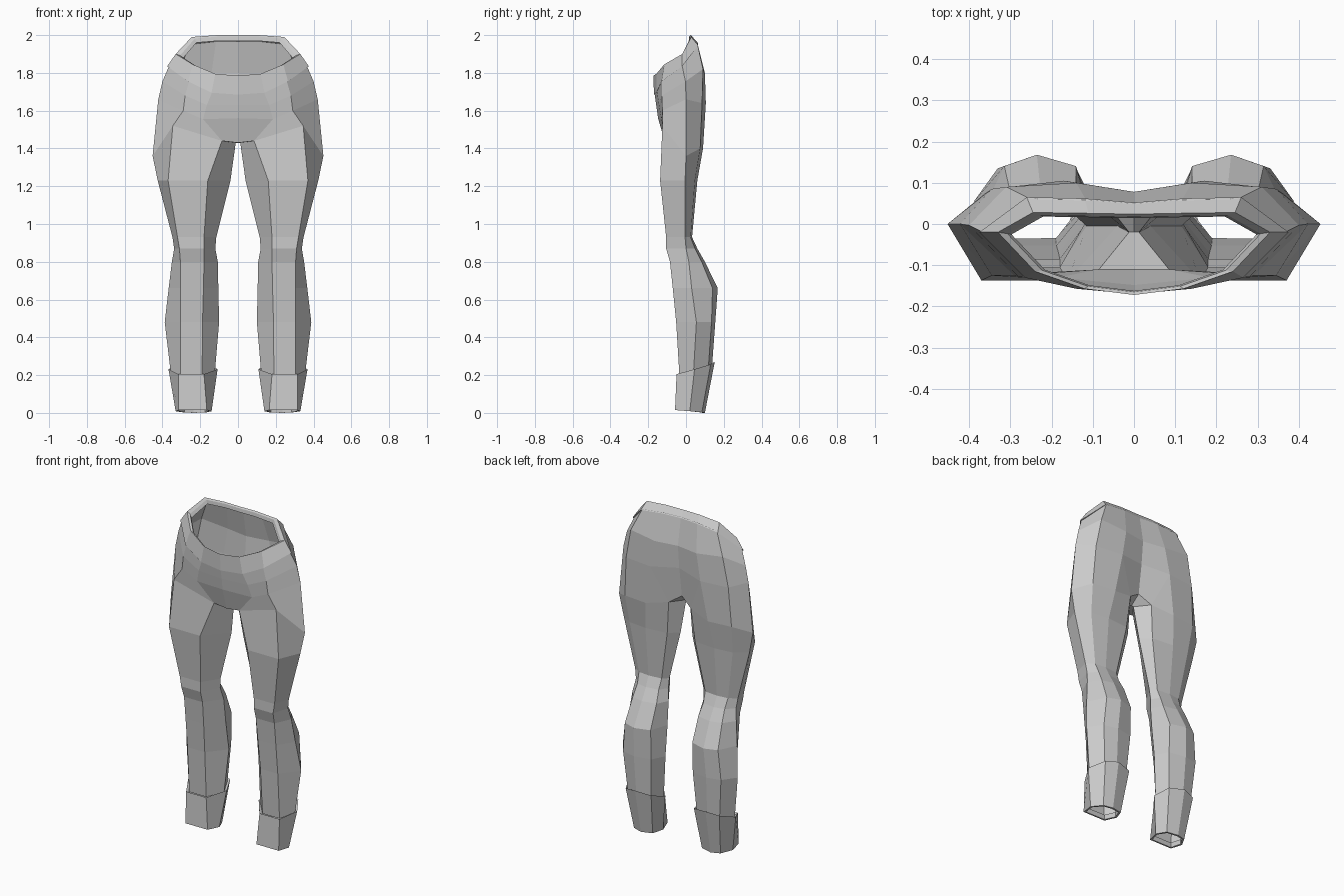
import bpy
import bmesh
from mathutils import Vector

if "Cube" in bpy.data.objects:
    bpy.data.objects.remove(bpy.data.objects["Cube"])

cloth = bpy.data.materials.new("grey cloth")
cloth.diffuse_color = (0.6, 0.6, 0.6, 1)
cloth.use_nodes = True
cloth.node_tree.nodes["Principled BSDF"].inputs["Base Color"].default_value = cloth.diffuse_color


def bridge(bm, upper, lower, closed=False):
    """Join two equal rows of verts, facing outward."""
    n = len(upper)
    for i in range(n if closed else n - 1):
        j = (i + 1) % n
        bm.faces.new((lower[i], lower[j], upper[j], upper[i]))


def add_rows(bm, rows, closed=False):
    made = [[bm.verts.new(p) for p in row] for row in rows]
    for a, b in zip(made, made[1:]):
        bridge(bm, a, b, closed)
    return made


def finish(name, bm):
    mesh = bpy.data.meshes.new(name)
    bm.to_mesh(mesh)
    bm.free()
    mesh.materials.append(cloth)
    obj = bpy.data.objects.new(name, mesh)
    bpy.context.collection.objects.link(obj)
    mirror = obj.modifiers.new("mirror", 'MIRROR')
    mirror.merge_threshold = 0.001


def shrink(row, s, dz=0.0):
    """Scale a row towards its own middle, keeping the centre line at x = 0."""
    cy = (min(p[1] for p in row) + max(p[1] for p in row)) / 2
    return [(x * s, cy + (y - cy) * s, z + dz) for x, y, z in row]


def inset(row, d, dz=0.0):
    """Pull a closed ring inward by a distance."""
    c = sum((Vector(p) for p in row), Vector()) / len(row)
    out = []
    for p in row:
        v = Vector((p[0] - c.x, p[1] - c.y, 0))
        q = Vector(p) - v.normalized() * d
        out.append((q.x, q.y, q.z + dz))
    return out


def leg_ring(z, fi, fo, outer, inner, yf, ym, yb, tilt=0.0):
    """Seven-sided leg section: two front, outer, three back, inner points."""
    w = outer - inner
    ys = ym + (yb - ym) * 0.8
    return [(fi, yf, z), (fo, yf, z), (outer, ym, z + tilt * 0.4),
            (outer - w * 0.2, ys, z + tilt * 0.8), ((outer + inner) / 2, yb, z + tilt),
            (inner + w * 0.14, ys, z + tilt * 0.8), (inner, ym, z + tilt * 0.4)]


# Half rows around the hips, from front centre to back centre
rim = [(0, -.172, 1.785), (.12, -.157, 1.795), (.24, -.115, 1.845), (.33, -.02, 1.90),
       (.245, .028, 1.99), (.11, .026, 2.0), (0, .024, 2.0)]
band_low = [(0, -.17, 1.685), (.14, -.157, 1.695), (.265, -.13, 1.755), (.375, -.02, 1.835),
            (.26, .065, 1.945), (.12, .062, 1.96), (0, .052, 1.96)]
hip = [(0, -.158, 1.63), (.165, -.143, 1.63), (.28, -.128, 1.68), (.40, -.003, 1.755),
       (.31, .09, 1.82), (.14, .10, 1.80), (0, .078, 1.80)]
seat = [(0, -.148, 1.56), (.185, -.13, 1.555), (.29, -.125, 1.60), (.422, 0, 1.66),
        (.345, .085, 1.64), (.17, .105, 1.64), (0, .065, 1.66)]

# Waistband with folded rim and lower lip
bm = bmesh.new()
add_rows(bm, [shrink(rim, .90, -.03), shrink(rim, .93, -.008), rim, band_low,
              shrink(band_low, .965, .005)])
finish("waistband", bm)

# Trousers: hips, crotch and leg in one skin
bm = bmesh.new()
rows = add_rows(bm, [shrink(rim, .93, -.012), shrink(band_low, .97, .005), hip, seat])
F0, F1, *_, B1, B0 = rows[-1]
thigh = [(.085, -.11, 1.44), (.345, -.125, 1.52), (.452, 0, 1.36), (.36, .075, 1.40),
         (.21, .09, 1.40), (.075, .06, 1.43), (.012, -.02, 1.43)]
legs = add_rows(bm, [
    thigh,
    leg_ring(1.23, .16, .37, .425, .04, -.137, -.005, .06),
    leg_ring(.93, .18, .32, .347, .115, -.105, -.005, .032),
    leg_ring(.87, .18, .31, .338, .12, -.105, .0, .06),
    leg_ring(.80, .18, .305, .35, .107, -.085, .015, .10),
    leg_ring(.66, .183, .305, .367, .104, -.07, .03, .168),
    leg_ring(.48, .188, .305, .388, .10, -.052, .055, .155),
    leg_ring(.20, .19, .305, .357, .122, -.035, .04, .138, .05)], closed=True)
top = legs[0]
FI, BM, BI, I = top[0], top[4], top[5], top[6]
bridge(bm, rows[-1][1:6], top[:5])
C0, C1, C2 = [bm.verts.new(p) for p in ((0, -.11, 1.43), (0, -.02, 1.435), (0, .04, 1.48))]
for face in ((C0, FI, F1, F0), (C0, C1, I, FI), (C1, C2, BI, I), (B0, B1, BI, C2), (B1, BM, BI)):
    bm.faces.new(face)
finish("trousers", bm)

# Ankle cuffs, flared at the top and turned in at both ends
cuff_top = leg_ring(.205, .18, .315, .368, .108, -.05, .045, .152, .065)
cuff_low = leg_ring(.015, .165, .315, .33, .14, -.058, .02, .10, -.015)
bm = bmesh.new()
add_rows(bm, [inset(cuff_top, .018, -.01), cuff_top, cuff_low, inset(cuff_low, .012),
              inset(cuff_low, .012, .03)], closed=True)
finish("ankle_cuffs", bm)
